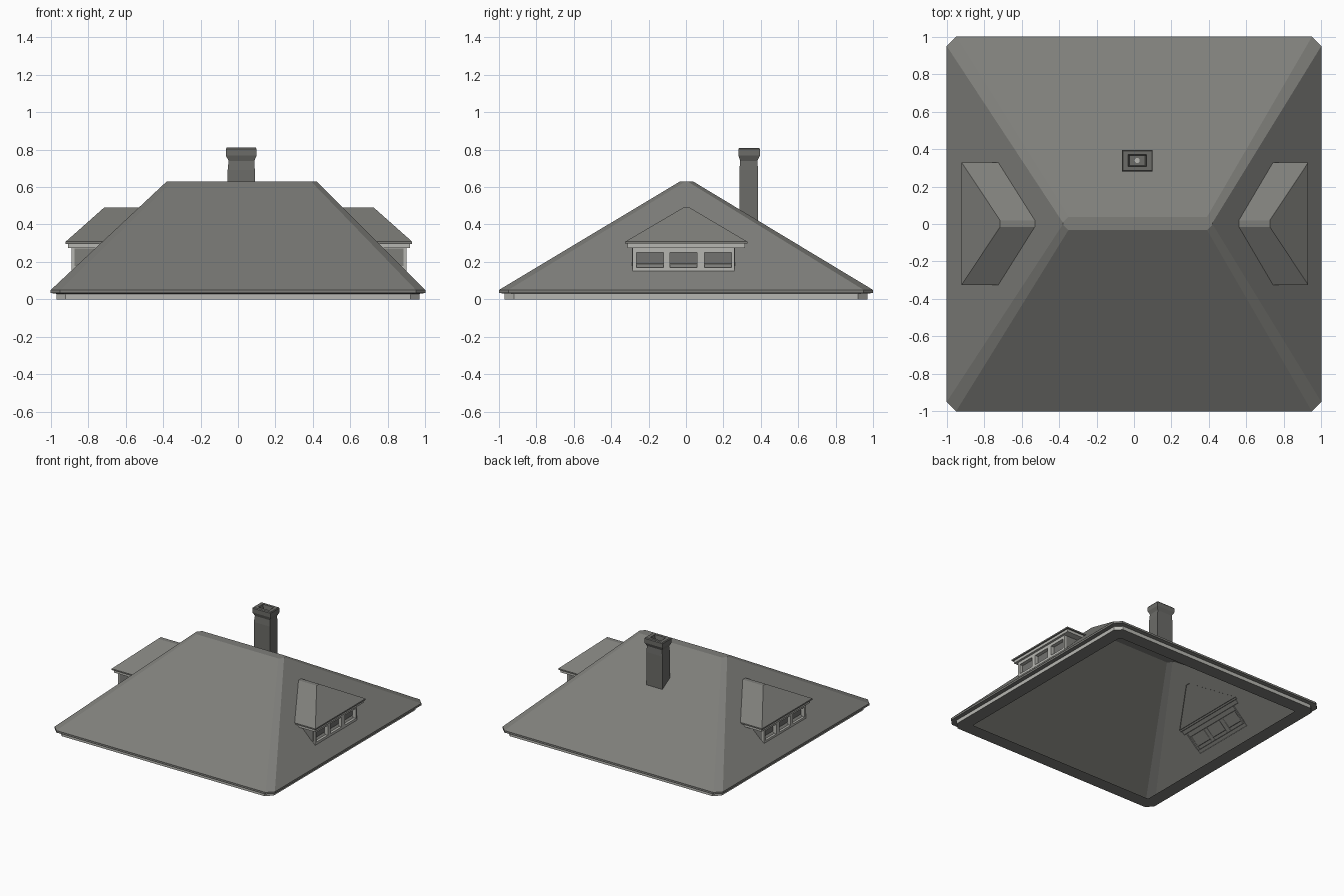
import bpy, bmesh, math

if "Cube" in bpy.data.objects:
    bpy.data.objects.remove(bpy.data.objects["Cube"])


def material(name, rgb):
    m = bpy.data.materials.new(name)
    m.diffuse_color = (*rgb, 1)
    m.use_nodes = True
    m.node_tree.nodes["Principled BSDF"].inputs["Base Color"].default_value = m.diffuse_color
    return m


ROOF = material("roof grey", (0.21, 0.21, 0.195))
TRIM = material("light trim", (0.47, 0.47, 0.44))
STACK = material("chimney grey", (0.15, 0.15, 0.14))
PANE = material("window grey", (0.17, 0.17, 0.16))


def make(name, verts, faces, mats, index=None, recalc=False):
    me = bpy.data.meshes.new(name)
    me.from_pydata(verts, [], faces)
    for m in mats:
        me.materials.append(m)
    if index:
        for p, i in zip(me.polygons, index):
            p.material_index = i
    if recalc:
        bm = bmesh.new()
        bm.from_mesh(me)
        bmesh.ops.recalc_face_normals(bm, faces=bm.faces)
        bm.to_mesh(me)
        bm.free()
    ob = bpy.data.objects.new(name, me)
    bpy.context.collection.objects.link(ob)
    return ob


def ring(x0, x1, y0, y1, z, c=0.0):
    """Anticlockwise rectangle with cut corners; z is a number or a function of y."""
    if c:
        pts = [(x0 + c, y0), (x1 - c, y0), (x1, y0 + c), (x1, y1 - c),
               (x1 - c, y1), (x0 + c, y1), (x0, y1 - c), (x0, y0 + c)]
    else:
        pts = [(x0, y0), (x1, y0), (x1, y1), (x0, y1)]
    return [(x, y, z(y) if callable(z) else z) for x, y in pts]


def loft(name, rings, mats, bands=None, cap=True):
    n = len(rings[0])
    verts = [v for r in rings for v in r]
    faces, index = [], []
    for k in range(len(rings) - 1):
        for i in range(n):
            j = (i + 1) % n
            faces.append((k * n + i, k * n + j, (k + 1) * n + j, (k + 1) * n + i))
            index.append(bands[k] if bands else 0)
    if cap:
        faces.append(tuple(range(len(verts) - n, len(verts))))
        index.append(0)
    return make(name, verts, faces, mats, index)


def square(h, z, c):
    return ring(-h, h, -h, h, z, c)


# Main hipped roof: soffit, light fascia, lip, slopes with cut hips, ridge
EAVE, RIDGE = 0.05, 0.63
loft("hipped_roof", [
    square(0.86, 0.0, 0.01),
    square(0.97, 0.0, 0.05),
    square(0.97, 0.03, 0.05),
    square(1.0, 0.034, 0.05),
    square(1.0, EAVE, 0.05),
    ring(-0.38, 0.42, -0.032, 0.038, RIDGE, 0.03),
], [ROOF, TRIM], [0, 1, 0, 0, 0])


def roof_x(s, z):
    """Distance from the middle to the end slope at height z, just under its surface."""
    end = 0.42 if s > 0 else 0.38
    return 1 - (1 - end) * (z - EAVE) / (RIDGE - EAVE) - 0.004


def block(name, s, front, y0, y1, z0, z1, mat):
    """Box whose open back runs into the sloping roof."""
    f = front + 0.005 * s
    verts = []
    for z in (z0, z1):
        b = roof_x(s, z)
        verts += [(s * f, y0, z), (s * f, y1, z), (s * b, y1, z), (s * b, y0, z)]
    faces = [(0, 1, 5, 4), (1, 2, 6, 5), (3, 0, 4, 7), (4, 5, 6, 7), (3, 2, 1, 0)]
    if s < 0:
        faces = [f[::-1] for f in faces]
    return make(name, verts, faces, [mat])


for s, side in ((1, "right"), (-1, "left")):
    # Dormer roof
    f, r = 0.925 + 0.005 * s, 0.72 + 0.005 * s
    ze, zr = 0.308, 0.49
    be, br = roof_x(s, ze), roof_x(s, zr)
    verts = [(s * f, -0.325, ze), (s * f, 0.328, ze),
             (s * be, 0.328, ze), (s * be, -0.325, ze),
             (s * r, -0.015, zr), (s * r, 0.02, zr),
             (s * br, 0.02, zr), (s * br, -0.015, zr)]
    faces = [(0, 1, 5, 4), (1, 2, 6, 5), (3, 0, 4, 7), (4, 5, 6, 7)]
    if s < 0:
        faces = [q[::-1] for q in faces]
    make(side + "_dormer_roof", verts, faces, [ROOF])
    block(side + "_dormer_lip", s, 0.925, -0.325, 0.328, 0.297, ze, ROOF)
    block(side + "_dormer_eave_board", s, 0.913, -0.313, 0.316, 0.275, 0.297, TRIM)

    # Window frame with three openings
    block(side + "_window_head", s, 0.895, -0.285, 0.26, 0.25, 0.275, TRIM)
    block(side + "_window_sill", s, 0.895, -0.285, 0.26, 0.15, 0.17, TRIM)
    posts = ((-0.285, -0.265), (-0.12, -0.085), (0.06, 0.1), (0.242, 0.26))
    for i, (a, b) in enumerate(posts):
        block(f"{side}_window_post_{i + 1}", s, 0.895, a, b, 0.17, 0.25, TRIM)
    for i in range(3):
        block(f"{side}_window_pane_{i + 1}", s, 0.866,
              posts[i][1], posts[i + 1][0], 0.188, 0.25, PANE)
    # Cheek walls
    for i, y in enumerate((-0.288, 0.257)):
        block(f"{side}_dormer_cheek_{i + 1}", s, 0.878, y, y + 0.006, 0.178, 0.273, ROOF)


# Chimney: shaft meeting the back slope, flared cap, hollow flue
def back_slope(y):
    return RIDGE - (y - 0.038) * (RIDGE - EAVE) / (1 - 0.038) - 0.004


loft("chimney", [
    ring(-0.055, 0.09, 0.285, 0.385, back_slope),
    ring(-0.055, 0.09, 0.285, 0.385, 0.69),
    ring(-0.05, 0.087, 0.29, 0.382, 0.74),
    ring(-0.065, 0.1, 0.28, 0.395, 0.768),
    ring(-0.065, 0.1, 0.28, 0.395, 0.803),
    ring(-0.06, 0.095, 0.285, 0.39, 0.81),
    ring(-0.032, 0.067, 0.307, 0.37, 0.81),
    ring(-0.025, 0.06, 0.312, 0.365, 0.775),
], [STACK])

# Small flue outlet in the chimney top
loft("flue_outlet", [
    [(0.017 + 0.014 * math.cos(i * math.tau / 10),
      0.339 + 0.014 * math.sin(i * math.tau / 10), z) for i in range(10)]
    for z in (0.774, 0.781)
], [TRIM])
